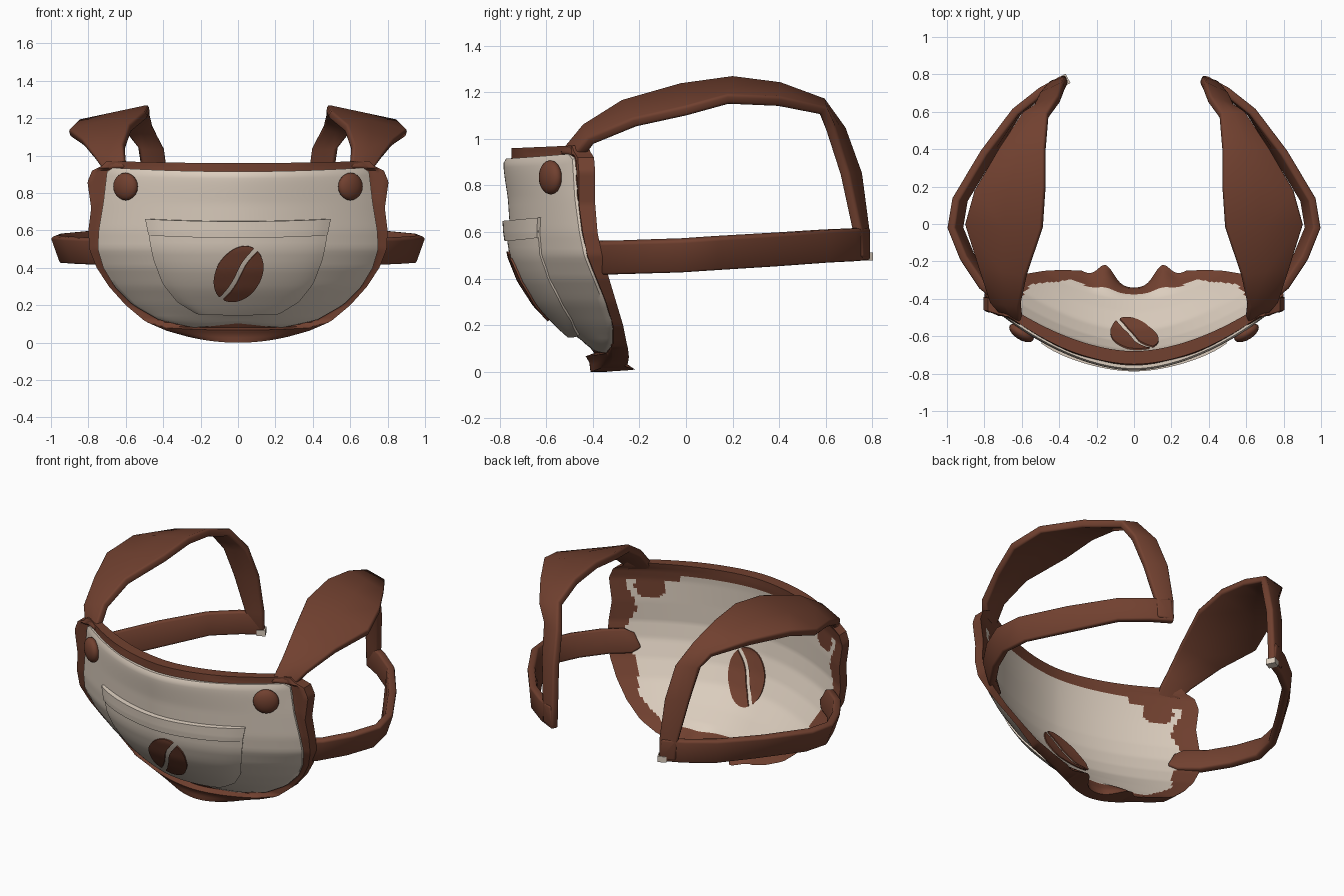
import bpy, bmesh, math
from mathutils import Vector, Matrix

if "Cube" in bpy.data.objects:
    bpy.data.objects.remove(bpy.data.objects["Cube"])


def material(name, col):
    m = bpy.data.materials.new(name)
    m.diffuse_color = (*col, 1)
    m.use_nodes = True
    m.node_tree.nodes["Principled BSDF"].inputs["Base Color"].default_value = m.diffuse_color
    return m


BROWN = material("brown leather", (0.165, 0.052, 0.029))
CREAM = material("cream canvas", (0.72, 0.62, 0.52))


def finish(name, bm, mats, angle=40):
    bmesh.ops.recalc_face_normals(bm, faces=bm.faces)
    me = bpy.data.meshes.new(name)
    bm.to_mesh(me)
    bm.free()
    ob = bpy.data.objects.new(name, me)
    bpy.context.collection.objects.link(ob)
    for m in mats:
        me.materials.append(m)
    bpy.ops.object.select_all(action='DESELECT')
    ob.select_set(True)
    bpy.context.view_layer.objects.active = ob
    bpy.ops.object.shade_smooth_by_angle(angle=math.radians(angle))
    return ob


def lerp(table, z):
    """Piecewise linear lookup; rows are (height, value...)."""
    if z <= table[0][0]:
        return table[0][1:]
    for a, b in zip(table, table[1:]):
        if z <= b[0]:
            t = (z - a[0]) / (b[0] - a[0])
            return [p + (q - p) * t for p, q in zip(a[1:], b[1:])]
    return table[-1][1:]


# Height, half width, depth at the middle, depth at the side
BACK = [(0, .28, -.34, -.25), (.04, .38, -.345, -.245), (.1, .48, -.38, -.25),
        (.2, .60, -.47, -.27), (.3, .69, -.57, -.30), (.4, .755, -.63, -.33),
        (.5, .795, -.67, -.36), (.6, .80, -.69, -.38), (.72, .785, -.69, -.39),
        (.86, .805, -.685, -.39), (.92, .78, -.68, -.395), (.96, .70, -.68, -.42)]
FRONT = [(.08, .24, -.42, -.36), (.12, .42, -.45, -.34), (.2, .56, -.54, -.34),
         (.3, .66, -.635, -.37), (.4, .72, -.70, -.41), (.5, .75, -.74, -.45),
         (.6, .745, -.755, -.47), (.75, .72, -.765, -.49), (.92, .70, -.79, -.50),
         (.935, .67, -.785, -.52)]


def depth(table, x, z):
    w, yc, ye = lerp(table, z)
    return yc + (ye - yc) * min(1, abs(x / w)) ** 1.8


def on_front(x, z, lift):
    """Point raised off the front cloth along its normal."""
    y, e = depth(FRONT, x, z), .02
    dx = (depth(FRONT, x + e, z) - depth(FRONT, x - e, z)) / (2 * e)
    dz = (depth(FRONT, x, z + e) - depth(FRONT, x, z - e)) / (2 * e)
    n = Vector((dx, -1, dz)).normalized()
    return Vector((x, y, z)) + n * lift, n


def slab(bm, nu, nv, face_a, face_b):
    """Closed slab between two grids of points; returns the faces of grid b."""
    grids = [[[bm.verts.new(f(2 * i / nu - 1, j / nv)) for i in range(nu + 1)]
              for j in range(nv + 1)] for f in (face_a, face_b)]
    back = []
    for k, g in enumerate(grids):
        for j in range(nv):
            for i in range(nu):
                f = bm.faces.new((g[j][i], g[j][i + 1], g[j + 1][i + 1], g[j + 1][i]))
                if k:
                    back.append(f)
    a, b = grids
    for j in (0, nv):
        for i in range(nu):
            bm.faces.new((a[j][i], a[j][i + 1], b[j][i + 1], b[j][i]))
    for i in (0, nu):
        for j in range(nv):
            bm.faces.new((a[j][i], a[j + 1][i], b[j + 1][i], b[j][i]))
    return back


# Leather backing: brown rim, cream lining on the inside
def backing(front):
    def f(u, v):
        z = .96 * v
        x = u * lerp(BACK, z)[0]
        y = depth(BACK, x, z)
        low = max(0, 1 - z / .12)
        if front:  # stays just behind the cloth
            cloth_y = depth(FRONT, x, z) + .026 if z > .07 else -1
            y = min(max(y - .07, cloth_y), y - .015)
        else:
            y += low * .09 * math.exp(-((abs(x) - .15) / .06) ** 2)
        return (x, y, z + low * .035 * u * u + .012 * u * u * (v > .99))
    return f


bm = bmesh.new()
for f in slab(bm, 100, 72, backing(True), backing(False)):
    c = f.calc_center_median()
    w = lerp(BACK, c.z)[0]
    rim = .10 + .02 * math.sin(c.z * 21)
    stud = (abs(c.x) - .6) ** 2 + (c.z - .82) ** 2 < .0064
    top = .89 - .03 * (abs(c.x) > .45)
    if abs(c.x) < w - rim and .09 < c.z < top and not stud:
        f.material_index = 1
finish("leather_backing", bm, [BROWN, CREAM])


# Padded cloth front
def cloth(off):
    def f(u, v):
        z = .08 + .855 * v
        x = u * lerp(FRONT, z)[0]
        puff = .012 * max(abs(u) ** 10, abs(2 * v - 1) ** 14)
        y = depth(FRONT, x, z) + (off if off else puff)
        return (x, y, z - .02 * (1 - u * u) * v ** 6 + .02 * math.exp(-(x / .15) ** 2) * (1 - v) ** 8)
    return f


bm = bmesh.new()
slab(bm, 60, 40, cloth(0), cloth(.03))
finish("cloth_front", bm, [CREAM])

# Pocket and its folded top band
POCKET = [(.16, .22), (.22, .32), (.32, .40), (.45, .45), (.65, .49)]


def patch(name, z0, z1, lift):
    def side(h):
        def f(u, v):
            z = z0 + (z1 - z0) * v
            x = u * lerp(POCKET, z)[0]
            p, _ = on_front(x, z + .012 * u * u * (z > .55), h * (1 - .5 * u ** 8))
            return p
        return f
    bm = bmesh.new()
    slab(bm, 28, 14, side(lift), side(-.015))
    return finish(name, bm, [CREAM])


patch("pocket", .16, .60, .018)
patch("pocket_band", .565, .65, .03)


# Coffee bean emblem: two curved half plates with a wavy slit
def bean(name, place):
    bm = bmesh.new()
    ca, sa = math.cos(math.radians(55)), math.sin(math.radians(55))
    for s in (-1, 1):
        def side(h):
            def f(u, v):
                a = .152 * math.sin(u * math.pi / 2)
                slit = .008 * math.sin(a * 22)
                rim = s * .115 * math.sqrt(max(0, 1 - (a / .154) ** 2))
                inner = slit + s * .012
                b = inner + (rim - inner) * v
                return place(a * ca - b * sa, .378 + a * sa + b * ca, h)
            return f
        slab(bm, 20, 6, side(1), side(0))
    finish(name, bm, [BROWN])


bean("bean_emblem", lambda x, z, h: on_front(x + .003, z, .019 + .009 * h)[0])
bean("lining_bean", lambda x, z, h: Vector((x + .003, depth(BACK, x, z) + .008 * h, z)))

# Domed studs in the top corners
for s, side in ((-1, "left"), (1, "right")):
    p, n = on_front(s * .595, .835, .012)
    bm = bmesh.new()
    bmesh.ops.create_uvsphere(bm, u_segments=20, v_segments=10, radius=.074)
    q = n.to_track_quat('Z', 'Y')
    for v in bm.verts:
        v.co.z *= .5
        v.co = p + q @ v.co
    finish(side + "_stud", bm, [BROWN])


# Straps: ribbons between two edge lines, thickened and rounded
def ribbon(name, stations, s, thick):
    bm = bmesh.new()
    rows = []
    for a, b in stations:
        a, b = Vector(a), Vector(b)
        rows.append([bm.verts.new((p.x * s, p.y, p.z))
                     for p in (a.lerp(b, t) for t in (0, .5, 1))])
    for r, q in zip(rows, rows[1:]):
        for i in range(2):
            bm.faces.new((r[i], r[i + 1], q[i + 1], q[i]))
    ob = finish(name, bm, [BROWN], 45)
    m = ob.modifiers.new("thickness", 'SOLIDIFY')
    m.thickness, m.offset = thick, 0
    m = ob.modifiers.new("rounding", 'BEVEL')
    m.width, m.segments, m.limit_method = .012, 2, 'ANGLE'
    m.angle_limit = math.radians(50)


SHOULDER = [((.60, -.53, .93), (.715, -.46, .92)), ((.61, -.43, 1.05), (.765, -.41, .99)),
            ((.575, -.27, 1.15), (.83, -.22, 1.07)), ((.49, -.02, 1.22), (.90, 0, 1.12)),
            ((.475, .2, 1.25), (.85, .18, 1.17)), ((.475, .4, 1.225), (.72, .4, 1.16)),
            ((.46, .58, 1.16), (.59, .59, 1.12)), ((.40, .67, 1.04), (.53, .62, 1.04)),
            ((.375, .74, .85), (.50, .68, .85)), ((.36, .77, .62), (.46, .73, .62)),
            ((.36, .775, .49), (.45, .74, .49))]
# Belt line: x, y, low z, high z
BELT = [(.66, -.45, .45, .53), (.70, -.41, .42, .56), (.80, -.33, .42, .56),
        (.90, -.18, .425, .565), (.965, -.02, .43, .57), (.94, .13, .44, .58),
        (.79, .38, .455, .595), (.62, .60, .47, .61), (.48, .71, .475, .615),
        (.36, .775, .48, .62)]
belt = [((x - .035 * (y < .5), y, lo), (x + .015, y, hi)) for x, y, lo, hi in BELT]
for s, side in ((-1, "left"), (1, "right")):
    ribbon(side + "_shoulder_strap", SHOULDER, s, .045)
    ribbon(side + "_belt", belt, s, .045)

# Small cloth tab at the end of one belt
bm = bmesh.new()
bmesh.ops.create_cube(bm, size=1, matrix=Matrix.Translation((-.375, .767, .495))
                      @ Matrix.Rotation(math.radians(28), 4, 'Z')
                      @ Matrix.Diagonal((.05, .056, .035, 1)))
finish("belt_end_tab", bm, [CREAM])
